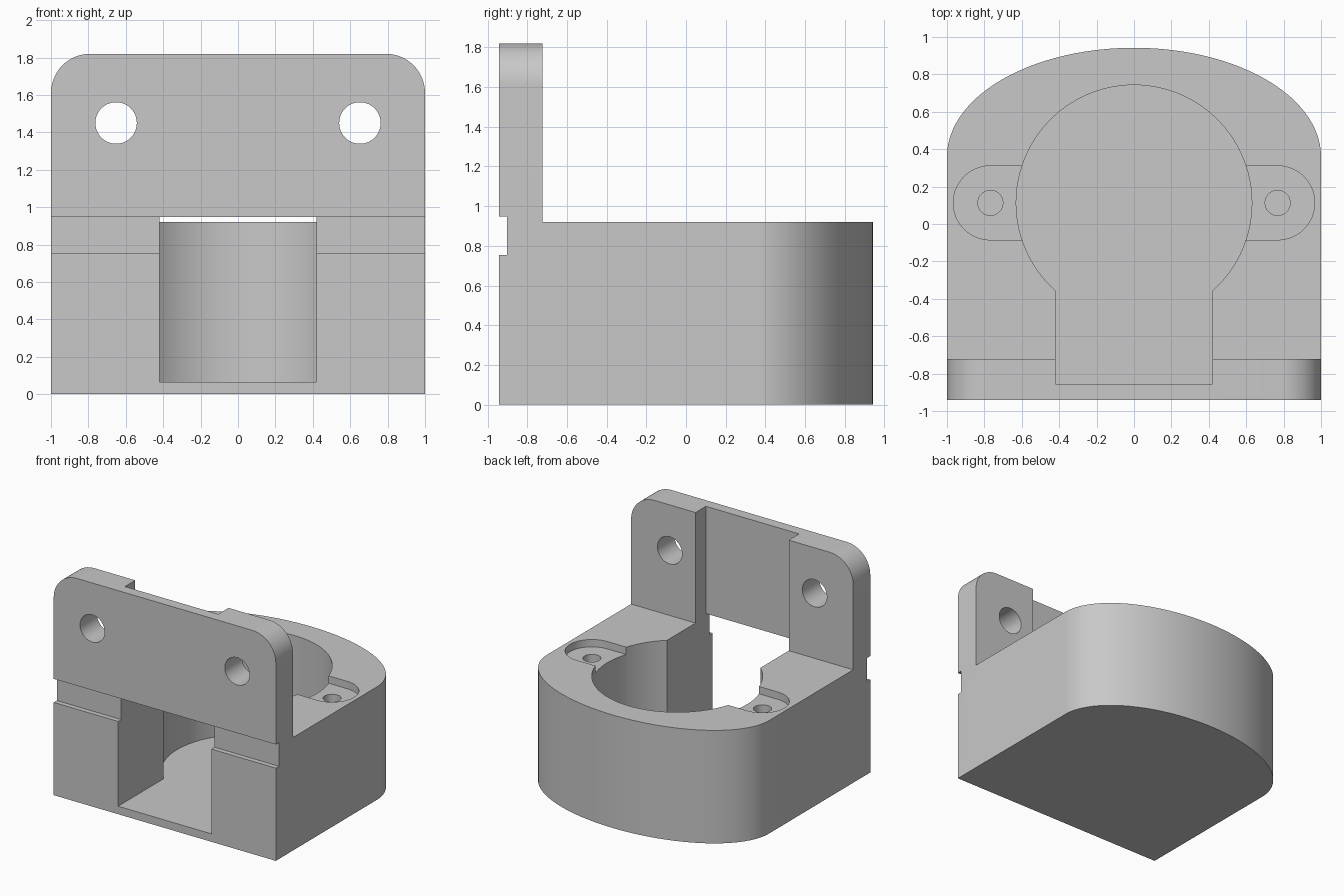
import bpy, bmesh
from math import cos, sin, asin, acos, degrees, radians
from mathutils import Vector
from mathutils.geometry import tessellate_polygon

if "Cube" in bpy.data.objects:
    bpy.data.objects.remove(bpy.data.objects["Cube"], do_unlink=True)

# Heights, depths and radii of the bracket
BASE, TOP, FLOOR = 0.92, 1.82, 0.065
FRONT, GROOVE, RECESS, BACK = -0.942, -0.902, -0.855, -0.722
GROOVE_LOW, GROOVE_TOP = 0.755, 0.947
SLOT, BORE, BORE_Y = 0.42, 0.63, 0.113
EAR, EAR_X, EAR_Z, SCREW_Z = 0.198, 0.768, 0.86, 0.45
ROUND = 0.21
SHOULDER = TOP - ROUND

bm = bmesh.new()

# Plane coordinates (u, v) and height h along each axis
PLACE = {"x": lambda u, v, h: (h, u, v),
         "y": lambda u, v, h: (u, -h, v),
         "z": lambda u, v, h: (u, v, h)}


def add(points):
    """Add a face and its mirror image."""
    bm.faces.new([bm.verts.new(p) for p in points])
    bm.faces.new([bm.verts.new((-x, y, z)) for x, y, z in reversed(points)])


def flat(axis, h, outline, hole=(), facing=1):
    """Flat face at height h on an axis, with an optional hole."""
    outline = [p for i, p in enumerate(outline)
               if (Vector(p) - Vector(outline[i - 1])).length > 1e-5]
    loops = [[Vector((u, v, 0)) for u, v in loop] for loop in (outline, hole) if loop]
    points = [p for loop in loops for p in loop]
    for tri in tessellate_polygon(loops):
        a, b, c = [points[i] for i in tri]
        area = (b - a).cross(c - a).z
        if abs(area) > 1e-9:
            corners = (a, b, c) if area * facing > 0 else (c, b, a)
            add([PLACE[axis](p.x, p.y, h) for p in corners])


def wall(axis, path, h0, h1):
    """Wall along a path that keeps the solid on its left."""
    for a, b in zip(path, path[1:]):
        add([PLACE[axis](*p, h) for p, h in ((a, h0), (b, h0), (b, h1), (a, h1))])


def rect(u0, u1, v0, v1):
    return [(u0, v0), (u1, v0), (u1, v1), (u0, v1)]


def arc(cx, cy, rx, ry, a0, a1, n):
    angles = [radians(a0 + (a1 - a0) * i / n) for i in range(n + 1)]
    return [(cx + rx * cos(a), cy + ry * sin(a)) for a in angles]


def bore_arc(a0, a1, n):
    return arc(0, BORE_Y, BORE, BORE, a0, a1, n)


# Shared outlines, each for one half; inner curves run clockwise
back_curve = arc(0, 0.36, 1, 0.582, 0, 90, 36)
ear_angle = degrees(asin(EAR / BORE))
slot_angle = -degrees(acos(SLOT / BORE))
bore_rear = bore_arc(90, ear_angle, 20)
bore_ear = bore_arc(ear_angle, -ear_angle, 10)
bore_front = bore_arc(-ear_angle, slot_angle, 8)
ear_edge = [bore_rear[-1]] + arc(EAR_X, BORE_Y, EAR, EAR, 90, -90, 32) + [bore_front[0]]
screw = arc(EAR_X, BORE_Y, 0.067, 0.067, 360, 0, 40)
mount = arc(0.652, 1.45, 0.111, 0.111, 360, 0, 48)
corner = arc(1 - ROUND, SHOULDER, ROUND, ROUND, 0, 90, 16)
slot_end = bore_front[-1]

# Base: underside, curved back and top
flat("z", 0, [(0, FRONT), (1, FRONT)] + back_curve, facing=-1)
wall("z", back_curve, 0, BASE)
flat("z", BASE, [(SLOT, BACK), (1, BACK)] + back_curve + bore_rear + ear_edge + bore_front)

# Round pocket with its floor running out through the front opening
flat("z", FLOOR, [(0, FRONT), (SLOT, FRONT)] + (bore_rear + bore_ear + bore_front)[::-1])
wall("z", bore_rear, FLOOR, BASE)
wall("z", bore_ear, FLOOR, EAR_Z)
wall("z", bore_front, FLOOR, BASE)

# Sunken screw ears
wall("z", ear_edge, EAR_Z, BASE)
flat("z", EAR_Z, ear_edge + bore_ear[::-1], screw[:-1])
wall("z", screw, SCREW_Z, EAR_Z)
flat("z", SCREW_Z, screw[:-1])

# Outer sides and the inner sides of the opening and recess
groove_side = [(FRONT, GROOVE_TOP), (GROOVE, GROOVE_TOP),
               (GROOVE, GROOVE_LOW), (FRONT, GROOVE_LOW)]
flat("x", 1, [(FRONT, 0), (0.36, 0), (0.36, BASE), (BACK, BASE),
              (BACK, SHOULDER), (FRONT, SHOULDER)] + groove_side)
flat("x", SLOT, [(FRONT, FLOOR), (slot_end[1], FLOOR), (slot_end[1], BASE), (BACK, BASE),
                 (BACK, TOP), (RECESS, TOP), (RECESS, GROOVE_TOP)] + groove_side[1:],
     facing=-1)

# Front face below the groove, and the groove itself
flat("y", -FRONT, [(0, 0), (1, 0), (1, GROOVE_LOW), (SLOT, GROOVE_LOW),
                   (SLOT, FLOOR), (0, FLOOR)])
flat("y", -GROOVE, rect(SLOT, 1, GROOVE_LOW, GROOVE_TOP))
flat("z", GROOVE_LOW, rect(SLOT, 1, FRONT, GROOVE))
flat("z", GROOVE_TOP, rect(SLOT, 1, FRONT, GROOVE), facing=-1)
flat("z", GROOVE_TOP, rect(0, SLOT, FRONT, RECESS), facing=-1)

# Upright plate with rounded corners, recessed middle and mounting holes
flat("y", -FRONT, [(0, GROOVE_TOP), (1, GROOVE_TOP)] + corner + [(0, TOP)], mount[:-1])
flat("y", -BACK, [(SLOT, BASE), (1, BASE)] + corner + [(SLOT, TOP)], mount[:-1], facing=-1)
flat("y", -RECESS, rect(0, SLOT, GROOVE_TOP, TOP), facing=-1)
wall("y", corner, -BACK, -FRONT)
wall("y", mount, -BACK, -FRONT)
flat("z", TOP, [(0, FRONT), (1 - ROUND, FRONT), (1 - ROUND, BACK),
                (SLOT, BACK), (SLOT, RECESS), (0, RECESS)])

# Weld the halves and clean up the flat faces
bmesh.ops.remove_doubles(bm, verts=bm.verts[:], dist=1e-5)
bm.normal_update()
bmesh.ops.dissolve_limit(bm, angle_limit=radians(0.1), verts=bm.verts[:], edges=bm.edges[:])
mesh = bpy.data.meshes.new("mounting_bracket")
bm.to_mesh(mesh)
bm.free()

# Grey material and smooth curved walls with sharp edges
grey = bpy.data.materials.new("light grey")
grey.use_nodes = True
colour = (0.58, 0.58, 0.58, 1)
grey.diffuse_color = colour
grey.node_tree.nodes["Principled BSDF"].inputs["Base Color"].default_value = colour
mesh.materials.append(grey)
for poly in mesh.polygons:
    poly.use_smooth = True
mesh.set_sharp_from_angle(angle=radians(30))
bracket = bpy.data.objects.new("mounting_bracket", mesh)
bpy.context.scene.collection.objects.link(bracket)
